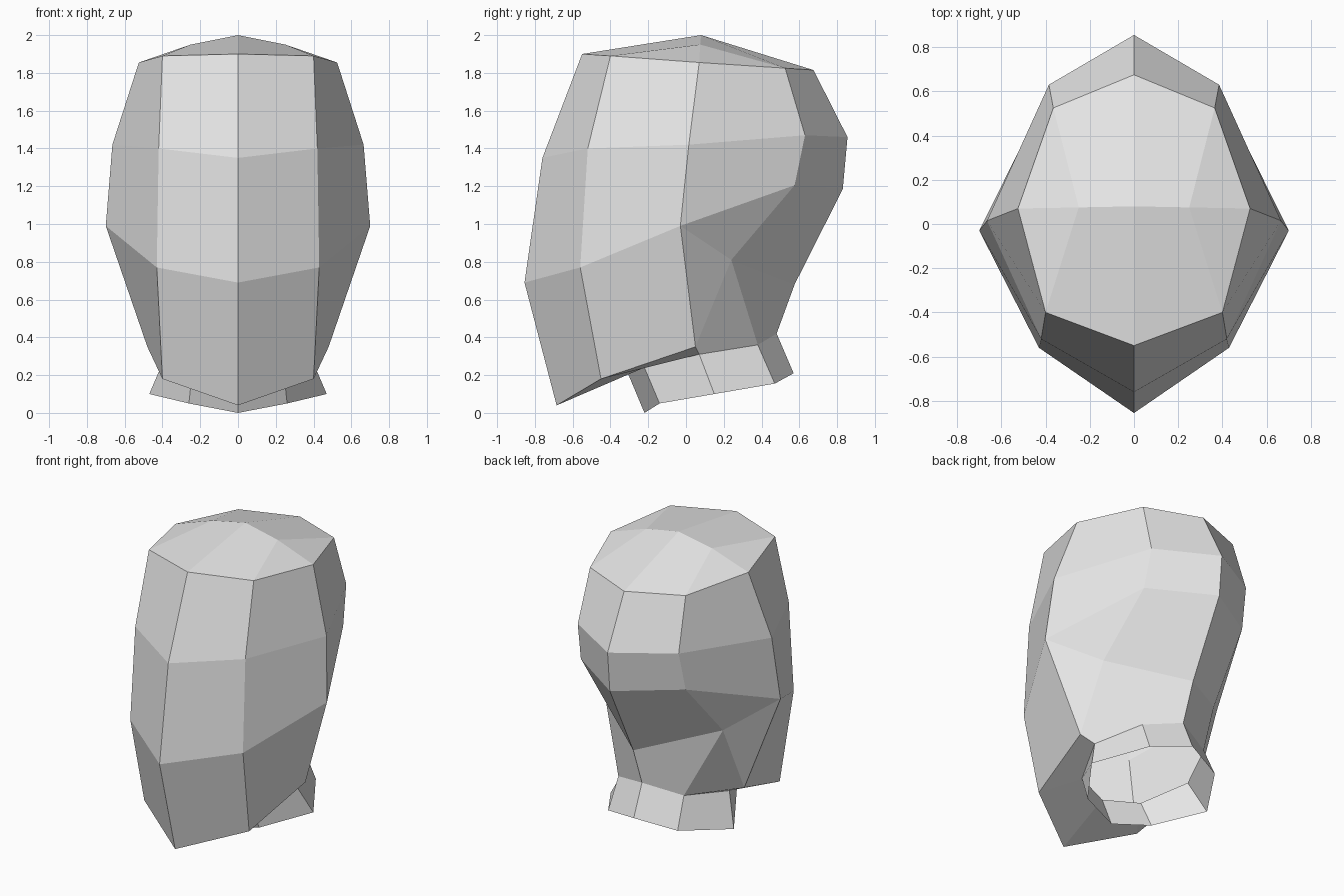
import bpy
import bmesh
from mathutils import Vector

default_cube = bpy.data.objects.get("Cube")
if default_cube:
    bpy.data.objects.remove(default_cube, do_unlink=True)

# Single pale grey clay colour
clay = bpy.data.materials.new("pale_grey")
clay.use_nodes = True
grey = (0.8, 0.8, 0.8, 1)
clay.diffuse_color = grey
clay.node_tree.nodes["Principled BSDF"].inputs["Base Color"].default_value = grey

# Vertical profiles of the left half, running from the crown to the neck opening.
# The last two points of each profile are the top and bottom of the neck.
face_centre = [(0, -.55, 1.9), (0, -.76, 1.35), (0, -.855, .69),
               (0, -.685, .04), (0, -.31, .215), (0, -.22, 0)]
cheek = [(.4, -.4, 1.89), (.42, -.52, 1.4), (.43, -.56, .77),
         (.4, -.45, .18), (.24, -.22, .24), (.26, -.14, .05)]
temple = [(.525, .07, 1.855), (.665, .015, 1.42), (.7, -.03, .99),
          (.48, .05, .35), (.38, .07, .31), (.47, .15, .1)]
back_side = [(.365, .525, 1.825), (.385, .63, 1.47), (.4, .575, 1.205),
             (.45, .24, .81), (.25, .38, .36), (.265, .47, .155)]
back_centre = [(0, .675, 1.815), (0, .855, 1.46), (0, .83, 1.185),
               (0, .575, .68), (0, .48, .42), (0, .57, .21)]
profiles = [face_centre, cheek, temple, back_side, back_centre]


def loft(bm, columns):
    """Skin neighbouring profiles with quads and return the vertex grid."""
    grid = [[bm.verts.new(Vector(point)) for point in column] for column in columns]
    for left, right in zip(grid, grid[1:]):
        for row in range(len(left) - 1):
            bm.faces.new((left[row], left[row + 1], right[row + 1], right[row]))
    return grid


def finish(bm, name):
    """Turn the half shell into a flat shaded object mirrored across x."""
    mesh = bpy.data.meshes.new(name)
    bm.normal_update()
    bm.to_mesh(mesh)
    bm.free()
    mesh.materials.append(clay)
    part = bpy.data.objects.new(name, mesh)
    bpy.context.collection.objects.link(part)
    mirror = part.modifiers.new("mirror_halves", 'MIRROR')
    mirror.use_axis[0] = True
    mirror.use_clip = True
    mirror.merge_threshold = 0.001
    return part


# Head shell with the underside of the jaw
head_mesh = bmesh.new()
grid = loft(head_mesh, [column[:-1] for column in profiles])

# Crease running from the temple into the hollow behind the jaw
bmesh.ops.connect_verts(head_mesh, verts=[grid[2][2], grid[3][3]])

# Crown cap
front, cheek_top, side, rear_side, rear = [column[0] for column in grid]
peak = head_mesh.verts.new((0, .08, 2))
shoulder = head_mesh.verts.new((.25, .075, 1.95))
for corners in ((front, cheek_top, shoulder, peak),
                (cheek_top, side, shoulder),
                (side, rear_side, shoulder),
                (rear_side, rear, peak, shoulder)):
    head_mesh.faces.new(corners)
finish(head_mesh, "head")

# Flared neck collar, open at the bottom
neck_mesh = bmesh.new()
loft(neck_mesh, [column[-2:] for column in profiles])
finish(neck_mesh, "neck")
